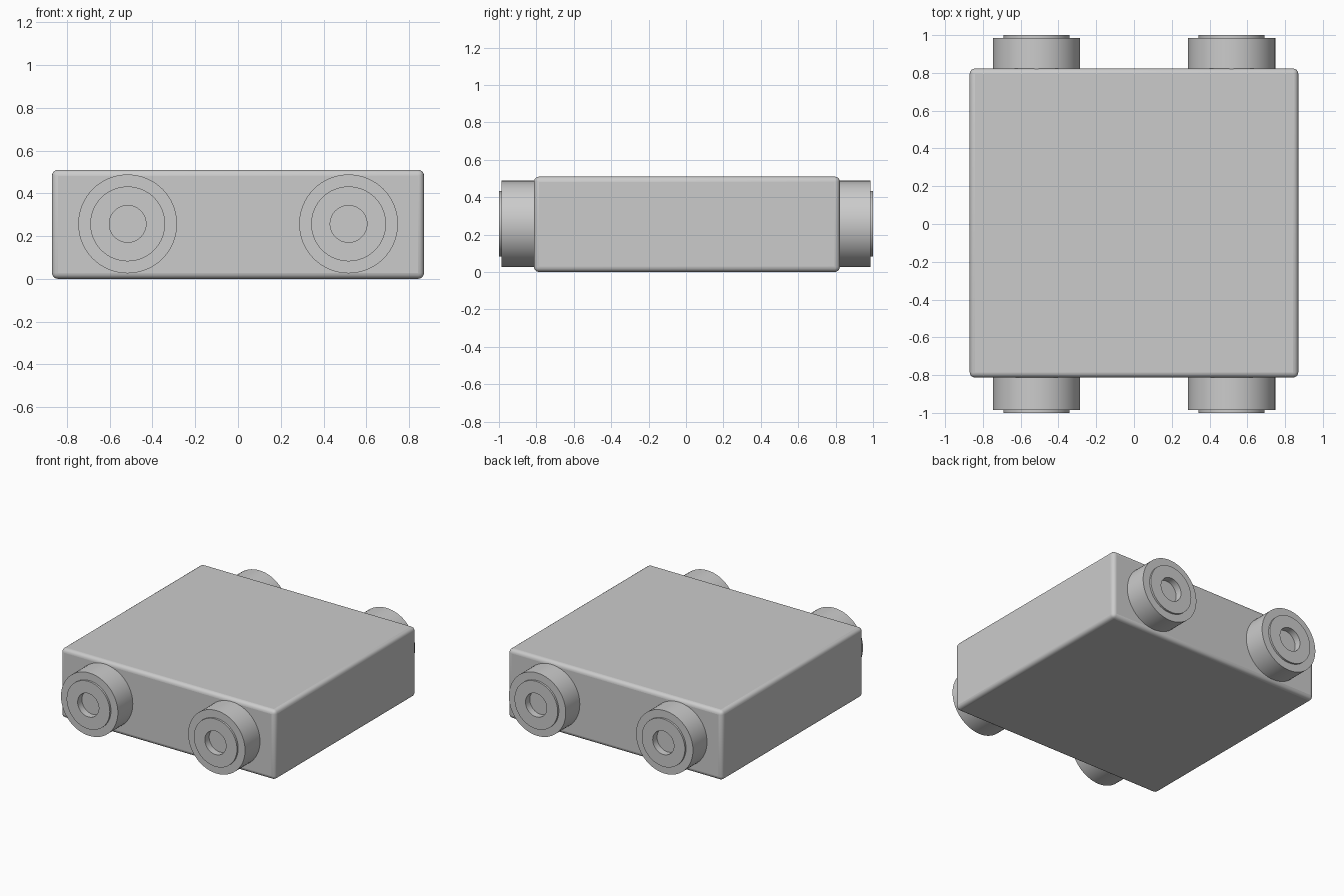
import bpy, bmesh, math

if "Cube" in bpy.data.objects:
    bpy.data.objects.remove(bpy.data.objects["Cube"])


def finish(name, bm):
    bmesh.ops.recalc_face_normals(bm, faces=bm.faces)
    mesh = bpy.data.meshes.new(name)
    bm.to_mesh(mesh)
    bm.free()
    ob = bpy.data.objects.new(name, mesh)
    bpy.context.collection.objects.link(ob)
    bpy.ops.object.select_all(action='DESELECT')
    ob.select_set(True)
    bpy.context.view_layer.objects.active = ob
    return ob


# Chassis: rounded slab
Y0, Y1, HEIGHT = -0.813, 0.823, 0.51
bm = bmesh.new()
bmesh.ops.create_cube(bm, size=1)
for v in bm.verts:
    v.co.x *= 1.74
    v.co.y = Y0 if v.co.y < 0 else Y1
    v.co.z = (v.co.z + 0.5) * HEIGHT
chassis = finish("chassis", bm)
bevel = chassis.modifiers.new("rounded_edges", 'BEVEL')
bevel.width = 0.028
bevel.segments = 4
bpy.ops.object.shade_smooth_by_angle(angle=math.radians(40))

# Wheel half-profile (radius, distance from the centre line): tyre, raised hub, axle hole
PROFILE = [(0, 0.77), (0.231, 0.77), (0.231, 0.986), (0.175, 0.986),
           (0.175, 1.0), (0.086, 1.0), (0.086, 0.95), (0, 0.95)]


def wheel(name, x, side, segments=64):
    bm = bmesh.new()
    verts = [bm.verts.new((x + r, side * d, 0.257)) for r, d in PROFILE]
    edges = [bm.edges.new(pair) for pair in zip(verts, verts[1:])]
    bmesh.ops.spin(bm, geom=verts + edges, cent=(x, 0, 0.257), axis=(0, 1, 0),
                   angle=math.tau, steps=segments)
    bmesh.ops.remove_doubles(bm, verts=bm.verts, dist=1e-5)
    finish(name, bm)
    bpy.ops.object.shade_smooth_by_angle(angle=math.radians(30))


# Four wheels
for end, side in (("front", -1), ("back", 1)):
    for hand, x in (("left", -0.516), ("right", 0.517)):
        wheel(f"{end}_{hand}_wheel", x, side)
